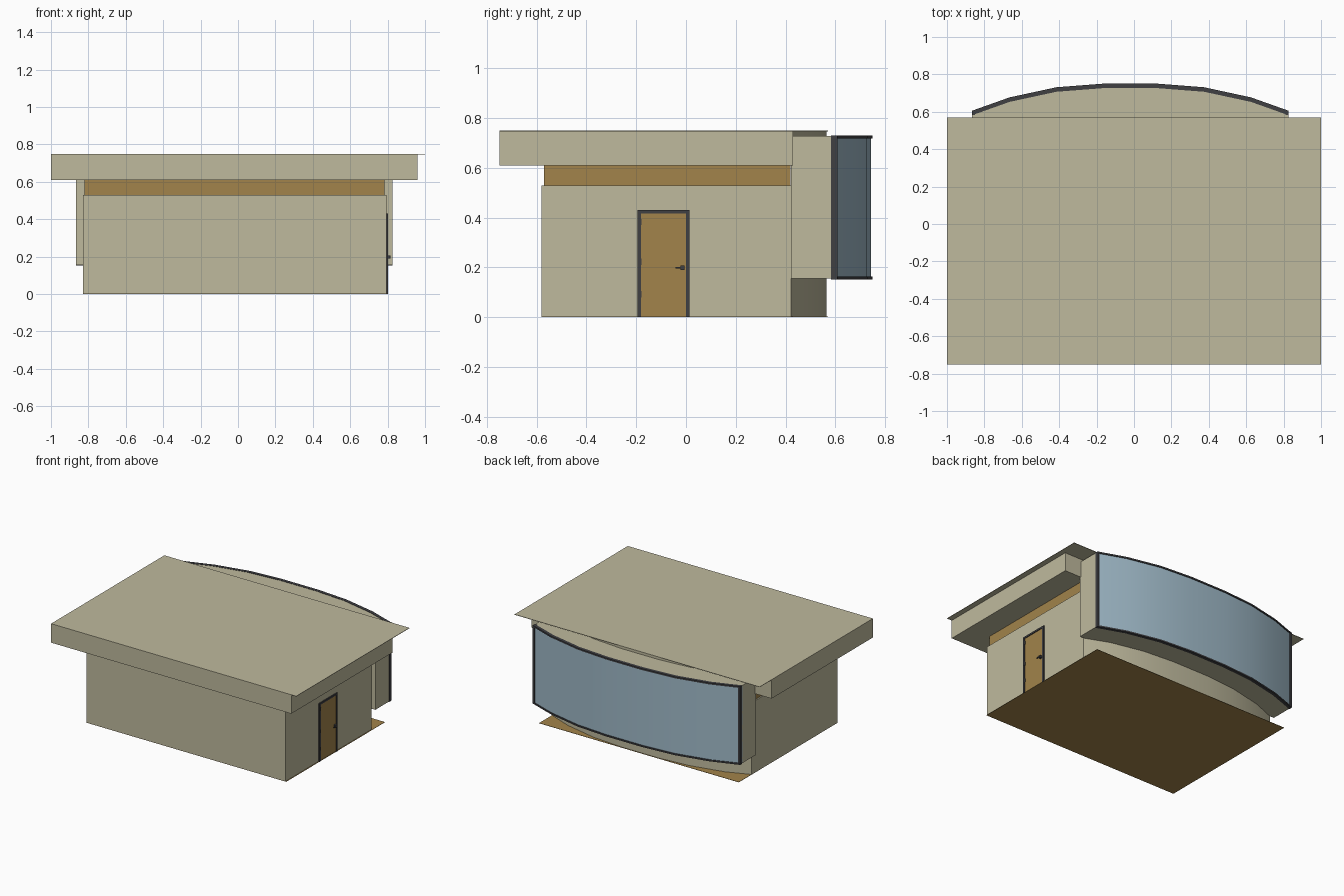
import bpy, bmesh

if "Cube" in bpy.data.objects:
    bpy.data.objects.remove(bpy.data.objects["Cube"])


def mat(name, rgb):
    m = bpy.data.materials.new(name)
    m.diffuse_color = (*rgb, 1)
    m.use_nodes = True
    m.node_tree.nodes["Principled BSDF"].inputs["Base Color"].default_value = m.diffuse_color
    return m


WALL = mat("stone", (0.52, 0.49, 0.34))
WOOD = mat("timber", (0.36, 0.23, 0.07))
DARK = mat("dark_metal", (0.05, 0.05, 0.055))
GLASS = mat("blue_glass", (0.35, 0.49, 0.58))


def prism(name, pts, z0, z1, material, smooth=False):
    """Extrude a plan outline from z0 to z1."""
    bm = bmesh.new()
    face = bm.faces.new([bm.verts.new((x, y, z0)) for x, y in pts])
    ext = bmesh.ops.extrude_face_region(bm, geom=[face])
    top = [v for v in ext["geom"] if isinstance(v, bmesh.types.BMVert)]
    bmesh.ops.translate(bm, verts=top, vec=(0, 0, z1 - z0))
    bmesh.ops.recalc_face_normals(bm, faces=bm.faces)
    me = bpy.data.meshes.new(name)
    bm.to_mesh(me)
    bm.free()
    ob = bpy.data.objects.new(name, me)
    bpy.context.collection.objects.link(ob)
    me.materials.append(material)
    if smooth:
        bpy.ops.object.select_all(action='DESELECT')
        ob.select_set(True)
        bpy.context.view_layer.objects.active = ob
        bpy.ops.object.shade_smooth_by_angle(angle=0.6)
    return ob


def box(name, x0, x1, y0, y1, z0, z1, material):
    return prism(name, [(x0, y0), (x1, y0), (x1, y1), (x0, y1)], z0, z1, material)


def mirrored(half, cx, dy=0):
    """Symmetric arc, left to right, from its right half."""
    return ([(cx - x, y + dy) for x, y in reversed(half)]
            + [(cx + x, y + dy) for x, y in half])


def strip(half, cx, front, back):
    """Curved band between two offsets of the same arc."""
    return mirrored(half, cx, front) + mirrored(half, cx, back)[::-1]


WALL_ARC = [(.15, .565), (.39, .545), (.64, .49), (.812, .422)]
BAY_ARC = [(.15, .75), (.395, .731), (.645, .677), (.845, .606)]
BX = -.02

# main walls with bowed back
rear = mirrored(WALL_ARC, -.018)
prism("walls", rear + [(.794, -.58), (-.83, -.58)], 0.002, .53, WALL, True)
prism("upper_back_wall", rear, .53, .748, WALL, True)

# timber band under the roof
box("timber_band", -.82, .782, -.57, .42, .53, .61, WOOD)

# floor slab
box("floor", -.83, .80, -.58, .57, 0, .002, WOOD)

# roof: deep fascia block and thin sheet on top
box("roof_fascia", -1, .96, -.75, .43, .61, .748, WALL)
box("roof_sheet", -1, 1, -.75, .57, .747, .75, WALL)

# projecting window bay
prism("bay", mirrored(BAY_ARC, BX, -.02) + [(.825, .422), (-.865, .422)],
      .155, .728, WALL, True)
prism("bay_glass", strip(BAY_ARC, BX, -.006, -.03), .16, .722, GLASS, True)
for part, z0, z1 in (("bottom", .152, .163), ("top", .719, .73)):
    prism("bay_frame_" + part, strip(BAY_ARC, BX, 0, -.024), z0, z1, DARK, True)
for part, s in (("left", -1), ("right", 1)):
    a, b = sorted((BX + s * .846, BX + s * .829))
    box("bay_frame_" + part, a, b, .583, .608, .152, .73, DARK)

# door in the right wall
box("door", .785, .797, -.182, .002, .003, .418, WOOD)
for part, y0, y1, z0 in (("front", -.195, -.181, 0), ("back", .001, .015, 0),
                         ("top", -.195, .015, .417)):
    box("door_frame_" + part, .785, .802, y0, y1, z0, .43, DARK)
box("handle_plate", .797, .815, -.022, -.006, .189, .207, DARK)
box("handle_lever", .809, .816, -.042, -.006, .195, .202, DARK)
for i, z in enumerate((.08, .21, .37)):
    box(f"hinge_{i}", .797, .803, -.184, -.178, z, z + .025, DARK)
